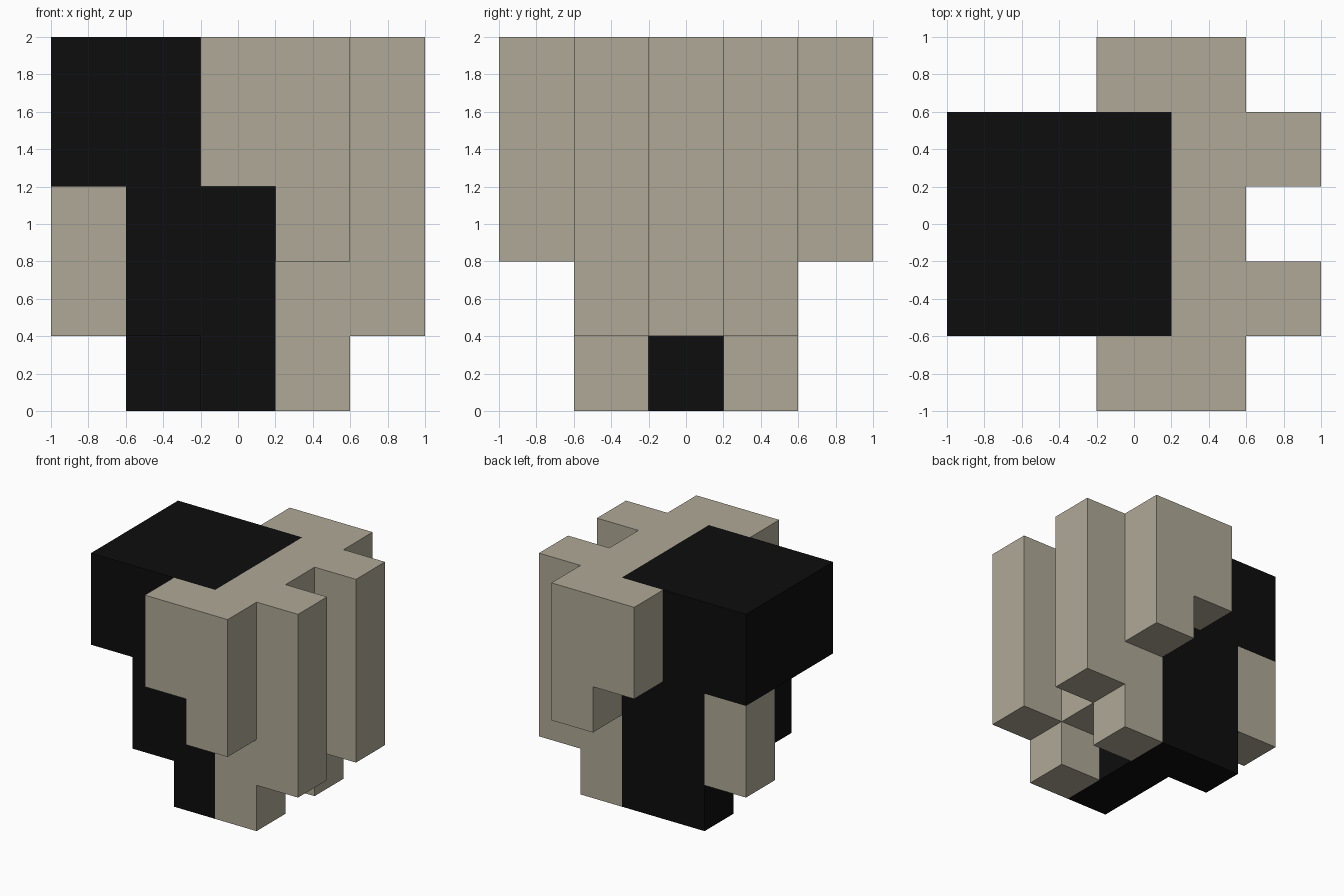
import bpy, bmesh
from mathutils import Vector

cube = bpy.data.objects.get("Cube")
if cube:
    bpy.data.objects.remove(cube, do_unlink=True)


def make_material(name, rgb):
    mat = bpy.data.materials.new(name)
    mat.use_nodes = True
    mat.diffuse_color = (*rgb, 1)
    bsdf = mat.node_tree.nodes["Principled BSDF"]
    bsdf.inputs["Base Color"].default_value = (*rgb, 1)
    bsdf.inputs["Roughness"].default_value = 0.9
    return mat


black = make_material("black", (0.004, 0.004, 0.004))
stone = make_material("warm_stone", (0.43, 0.395, 0.305))


def extrude(name, profile, axis, lo, hi, mat):
    """Extrude a 2D outline along x (outline in y, z) or y (outline in x, z)."""
    bm = bmesh.new()
    verts = [bm.verts.new((lo, a, b) if axis == "x" else (a, lo, b)) for a, b in profile]
    face = bm.faces.new(verts)
    out = bmesh.ops.extrude_face_region(bm, geom=[face])
    shift = Vector((hi - lo, 0, 0)) if axis == "x" else Vector((0, hi - lo, 0))
    bmesh.ops.translate(bm, vec=shift,
                        verts=[g for g in out["geom"] if isinstance(g, bmesh.types.BMVert)])
    bmesh.ops.recalc_face_normals(bm, faces=bm.faces)
    mesh = bpy.data.meshes.new(name)
    bm.to_mesh(mesh)
    bm.free()
    mesh.materials.append(mat)
    obj = bpy.data.objects.new(name, mesh)
    bpy.context.collection.objects.link(obj)
    return obj


def box(name, x, y, z, mat):
    outline = [(x[0], z[0]), (x[1], z[0]), (x[1], z[1]), (x[0], z[1])]
    return extrude(name, outline, "y", y[0], y[1], mat)


# Dark core: overhanging head stepping down to a narrow base
extrude("dark_core", [(-1, 2), (0.2, 2), (0.2, 0), (-0.2, 0), (-0.2, 0.4),
                      (-0.6, 0.4), (-0.6, 1.2), (-1, 1.2)], "y", -0.6, 0.6, black)

# Single dark foot and the pale block hanging under the head
box("dark_foot", (-0.6, -0.2), (0.2, 0.6), (0, 0.4), black)
box("hanging_block", (-1, -0.6), (0.2, 0.6), (0.4, 1.2), stone)

# Pale slab on the +x side, standing on two feet
extrude("pale_slab", [(-0.6, 0), (-0.2, 0), (-0.2, 0.4), (0.2, 0.4), (0.2, 0),
                      (0.6, 0), (0.6, 2), (-0.6, 2)], "x", 0.2, 0.6, stone)

# Mirrored ridges and stepped side panels
panel = [(-0.2, 2), (-0.2, 1.2), (0.2, 1.2), (0.2, 0.8), (0.6, 0.8), (0.6, 2)]
for label, s in (("front", -1), ("back", 1)):
    box(label + "_ridge", (0.6, 1), sorted((s * 0.2, s * 0.6)), (0.4, 2), stone)
    extrude(label + "_side_panel", panel, "y", *sorted((s * 0.6, s * 1.0)), stone)
